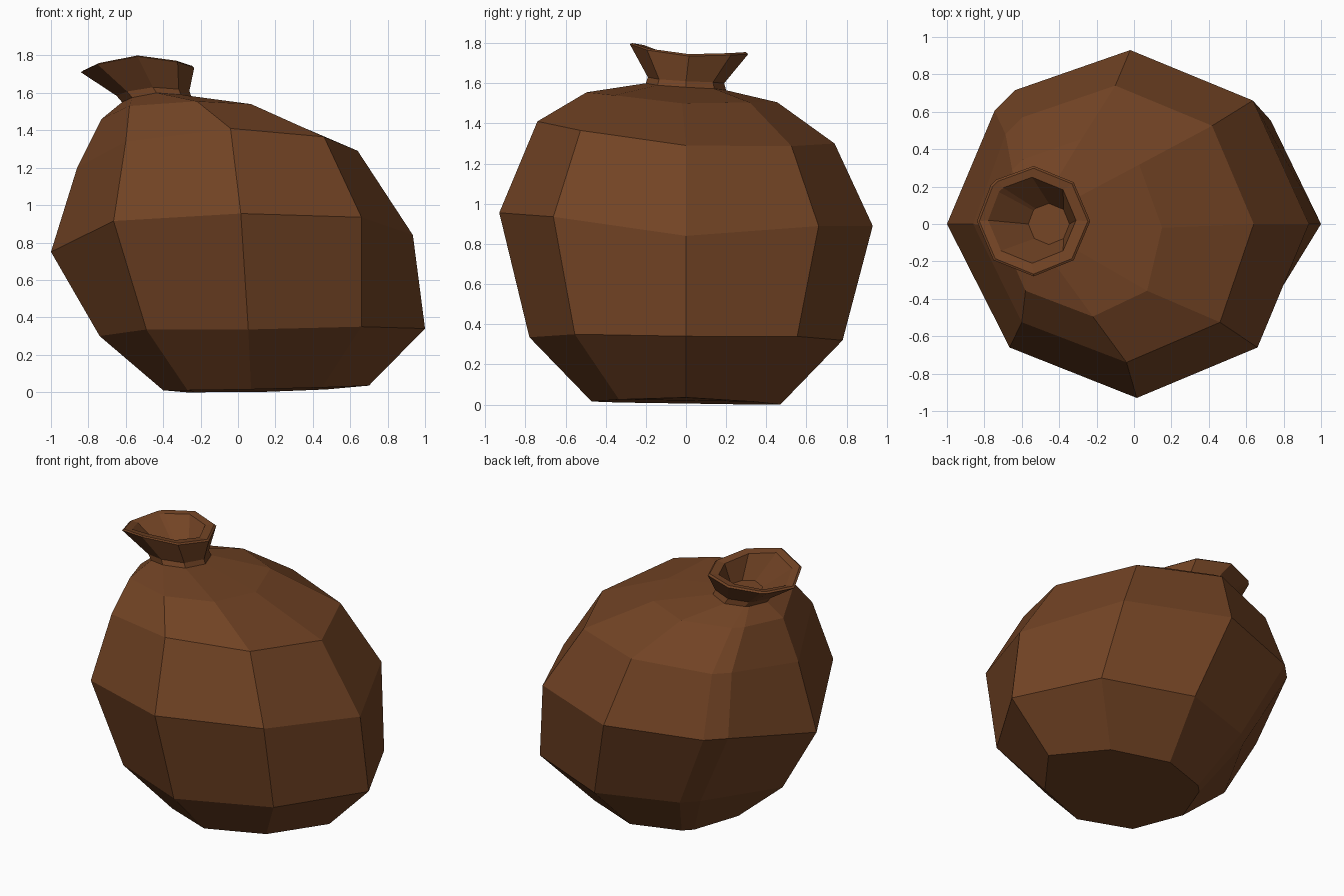
import bpy, bmesh
from math import sin, cos, radians

if "Cube" in bpy.data.objects:
    bpy.data.objects.remove(bpy.data.objects["Cube"])

clay = bpy.data.materials.new("brown clay")
clay.diffuse_color = (0.17, 0.057, 0.018, 1)
clay.use_nodes = True
clay.node_tree.nodes["Principled BSDF"].inputs["Base Color"].default_value = clay.diffuse_color

# nine sides: left, front-left, front, front-right, right, back-right, back, two close at back-left
ANGLES = [radians(a) for a in (180, 225, 270, 315, 360, 45, 90, 131, 139)]


def body_ring(xs, zs, ry, cy, dx, dz):
    """Front half given by xs, zs; the back half mirrors it with a skew dx, dz."""
    s = (0, 0.71, 1, 0.71, 0)
    pts = [(xs[i], cy - ry * s[i], zs[i]) for i in range(5)]
    for i in (3, 2, 1):
        p = (xs[i] + dx * s[i], cy + ry * s[i], zs[i] + dz * s[i])
        if i > 1:
            pts.append(p)
        else:
            k = 0.06 * ry
            pts += [(p[0] + k, p[1] + k, p[2]), (p[0] - k, p[1] - k, p[2])]
    return pts


def neck_ring(cx, cy, rx, ry, left, right, front, back):
    """Ellipse with its own height on each of the four sides."""
    pts = []
    for a in ANGLES:
        c, s = cos(a), sin(a)
        z = c * c * (right if c > 0 else left) + s * s * (back if s > 0 else front)
        pts.append((cx + rx * c, cy + ry * s, z))
    return pts


rings = [
    # leaning body
    body_ring((-.40, -.27, .07, .45, .70), (.01, .01, .015, .025, .035), .47, 0, .03, -.015),
    body_ring((-.74, -.49, .055, .66, 1.0), (.30, .335, .335, .35, .34), .78, 0, .10, -.015),
    body_ring((-1.0, -.665, .015, .66, .935), (.75, .915, .955, .935, .84), .93, 0, -.035, -.065),
    body_ring((-.86, -.60, -.04, .46, .64), (1.20, 1.34, 1.41, 1.365, 1.29), .74, 0, -.06, -.11),
    body_ring((-.73, -.58, -.22, .07, .15), (1.46, 1.53, 1.555, 1.54, 1.50), .475, -.02, -.06, -.05),
    # pinched neck
    neck_ring(-.435, 0, .185, .20, 1.55, 1.58, 1.60, 1.565),
    neck_ring(-.455, 0, .195, .19, 1.585, 1.61, 1.63, 1.60),
    # flared rim
    neck_ring(-.537, .015, .303, .295, 1.71, 1.735, 1.795, 1.745),
    neck_ring(-.537, .015, .29, .283, 1.72, 1.745, 1.80, 1.755),
    # hollow mouth
    neck_ring(-.545, .02, .235, .23, 1.715, 1.74, 1.79, 1.75),
    neck_ring(-.455, 0, .11, .11, 1.59, 1.60, 1.61, 1.59),
]

bm = bmesh.new()
loops = [[bm.verts.new(p) for p in r] for r in rings]
n = len(ANGLES)
for a, b in zip(loops, loops[1:]):
    for i in range(n):
        j = (i + 1) % n
        bm.faces.new((a[i], a[j], b[j], b[i]))
bm.faces.new(loops[0][::-1])   # base
bm.faces.new(loops[-1])        # floor of the mouth
bmesh.ops.recalc_face_normals(bm, faces=bm.faces)

mesh = bpy.data.meshes.new("jug")
bm.to_mesh(mesh)
bm.free()
mesh.materials.append(clay)
bpy.context.collection.objects.link(bpy.data.objects.new("jug", mesh))
